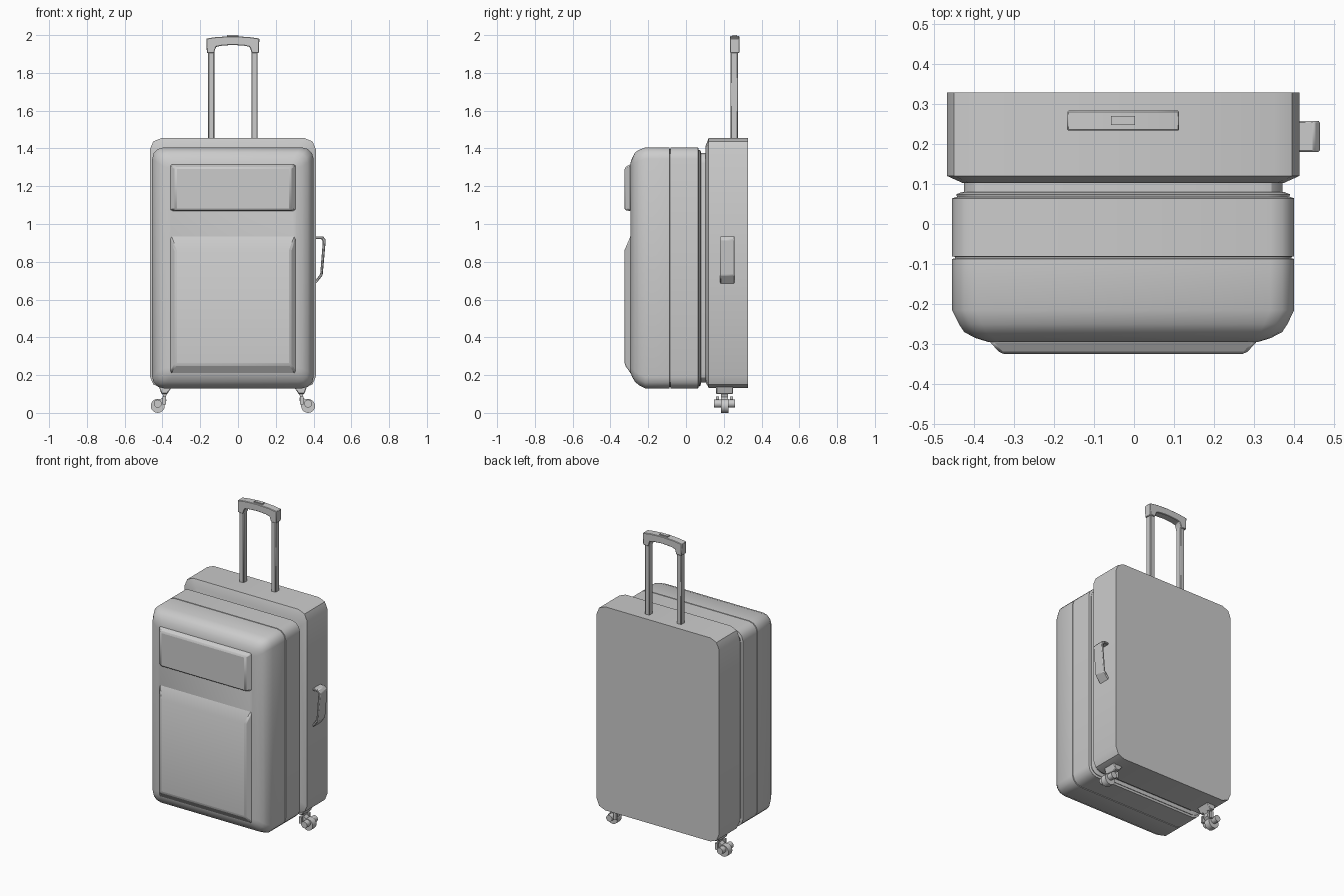
import bpy, bmesh, math
from mathutils import Matrix

if "Cube" in bpy.data.objects:
    bpy.data.objects.remove(bpy.data.objects["Cube"])

CX = -0.027  # case centre line


def finish(bm, name, angle=30, bevel=0):
    bmesh.ops.recalc_face_normals(bm, faces=bm.faces[:])
    me = bpy.data.meshes.new(name)
    bm.to_mesh(me)
    bm.free()
    me.shade_smooth()
    me.set_sharp_from_angle(angle=math.radians(angle))
    ob = bpy.data.objects.new(name, me)
    bpy.context.collection.objects.link(ob)
    if bevel:
        m = ob.modifiers.new("bevel", 'BEVEL')
        m.width, m.segments = bevel, 1
    return ob


def rounded(hw, z0, z1, r, n=3):
    """Rounded rectangle outline in x/z."""
    pts = []
    for i, (sx, z) in enumerate([(1, z1 - r), (-1, z1 - r), (-1, z0 + r), (1, z0 + r)]):
        for k in range(n + 1):
            a = math.pi / 2 * (i + k / n)
            pts.append((CX + sx * (hw - r) + r * math.cos(a), z + r * math.sin(a)))
    return pts


def loft(name, sections, angle=30, n=3):
    """Closed skin through rounded rectangles: (y, half width, z0, z1, radius)."""
    bm = bmesh.new()
    rings = [[bm.verts.new((x, y, z)) for x, z in rounded(hw, z0, z1, r, n)]
             for y, hw, z0, z1, r in sections]
    for a, b in zip(rings, rings[1:]):
        for i in range(len(a)):
            j = (i + 1) % len(a)
            bm.faces.new((a[i], a[j], b[j], b[i]))
    bm.faces.new(rings[0])
    bm.faces.new(rings[-1])
    return finish(bm, name, angle)


def extrude(name, pts, y0, y1, bevel=0):
    """Extrude an x/z outline along y."""
    bm = bmesh.new()
    f = bm.faces.new([bm.verts.new((x, y0, z)) for x, z in pts])
    g = bmesh.ops.extrude_face_region(bm, geom=[f])
    for v in g["geom"]:
        if isinstance(v, bmesh.types.BMVert):
            v.co.y = y1
    return finish(bm, name, 30, bevel)


def box(name, x0, x1, y0, y1, z0, z1, bevel=0):
    return extrude(name, [(x0, z0), (x1, z0), (x1, z1), (x0, z1)], y0, y1, bevel)


def frustum(name, y0, y1, base, top):
    """Raised panel: base and top are (half width, z0, z1)."""
    bm = bmesh.new()
    r = [[bm.verts.new((CX + s * h, y, z)) for s, z in ((-1, a), (1, a), (1, b), (-1, b))]
         for y, (h, a, b) in ((y0, base), (y1, top))]
    for i in range(4):
        j = (i + 1) % 4
        bm.faces.new((r[0][i], r[0][j], r[1][j], r[1][i]))
    bm.faces.new(r[0])
    bm.faces.new(r[1])
    return finish(bm, name, 30, 0.008)


def cyl(name, x, z, r, y0, y1, seg=20):
    bm = bmesh.new()
    bmesh.ops.create_cone(bm, cap_ends=True, segments=seg, radius1=r, radius2=r, depth=y1 - y0,
                          matrix=Matrix.Translation((x, (y0 + y1) / 2, z)) @ Matrix.Rotation(math.pi / 2, 4, 'X'))
    return finish(bm, name, 40)


# Rear shell, its front lip is bevelled down to the seam
loft("rear_shell", [
    (0.328, 0.44, 0.133, 1.455, 0.062), (0.12, 0.44, 0.133, 1.455, 0.062),
    (0.102, 0.40, 0.165, 1.41, 0.055)], 25, 2)

# Recessed zip seam between the shells
loft("seam_band", [(0.11, 0.398, 0.16, 1.375, 0.055), (0.06, 0.398, 0.16, 1.375, 0.055)])

# Front shell with a zip groove and a two-step rounded face
full = (0.427, 0.13, 1.405, 0.06)
groove = (0.42, 0.137, 1.398, 0.055)
loft("front_shell", [
    (0.080, 0.402, 0.155, 1.38, 0.055), (0.074, 0.417, 0.14, 1.393, 0.055),
    (0.068, 0.415, 0.142, 1.391, 0.055), (0.064, *full), (-0.081, *full),
    (-0.082, *groove), (-0.086, *groove), (-0.087, *full), (-0.215, *full),
    (-0.250, 0.410, 0.147, 1.392, 0.058), (-0.270, 0.397, 0.165, 1.378, 0.055),
    (-0.285, 0.368, 0.19, 1.35, 0.045), (-0.295, 0.335, 0.215, 1.32, 0.025)], 32)

# Raised front pockets
frustum("upper_pocket", -0.290, -0.325, (0.337, 1.068, 1.32), (0.305, 1.073, 1.298))
frustum("lower_pocket", -0.290, -0.325, (0.337, 0.205, 0.945), (0.305, 0.255, 0.862))

# Telescopic handle
for side, s in (("left", -1), ("right", 1)):
    xc = CX + s * 0.1145
    box("handle_tube_" + side, xc - 0.0165, xc + 0.0165, 0.236, 0.275, 1.44, 1.93, 0.004)
half = [(0.100, 1.905), (0.138, 1.905), (0.140, 1.982), (0.085, 1.990), (0, 1.994)]
inner = [(0, 1.948), (0.06, 1.944), (0.088, 1.938), (0.092, 1.93)]
right = inner[1:] + half[:-1]
outline = [inner[0]] + right + [half[-1]] + [(-x, z) for x, z in reversed(right)]
extrude("handle_grip", [(CX + x, z) for x, z in outline], 0.233, 0.283, 0.003)
box("handle_button", CX - 0.03, CX + 0.03, 0.247, 0.270, 1.98, 2.0)

# Side carry handle
extrude("side_handle", [
    (0.405, 0.935), (0.450, 0.935), (0.465, 0.917), (0.448, 0.728), (0.405, 0.675),
    (0.405, 0.695), (0.435, 0.735), (0.449, 0.908), (0.443, 0.920), (0.405, 0.920)],
    0.18, 0.257, 0.004)

# Casters, mirrored about the case centre line
for side, s in (("left", -1), ("right", 1)):
    X = lambda d: CX + s * d
    wx, wz = X(0.398), 0.037
    extrude("caster_mount_" + side, [(X(0.322), 0.14), (X(0.392), 0.14), (X(0.378), 0.10), (X(0.348), 0.10)],
            0.16, 0.25, 0.004)
    extrude("caster_fork_" + side, [(X(0.330), 0.128), (X(0.382), 0.128), (X(0.368), 0.085),
                                    (X(0.404), 0.055), (X(0.396), 0.025), (X(0.352), 0.065), (X(0.355), 0.09)],
            0.186, 0.222)
    cyl("caster_wheel_" + side, wx, wz, 0.037, 0.184, 0.224)
    for k, (a, b) in enumerate(((0.148, 0.184), (0.224, 0.260))):
        cyl(f"caster_hub_{side}_{k + 1}", wx, wz + 0.012, 0.021, a, b, 16)
        box(f"caster_arm_{side}_{k + 1}", X(0.355), X(0.374), a + 0.01, b - 0.01, 0.045, 0.088)
